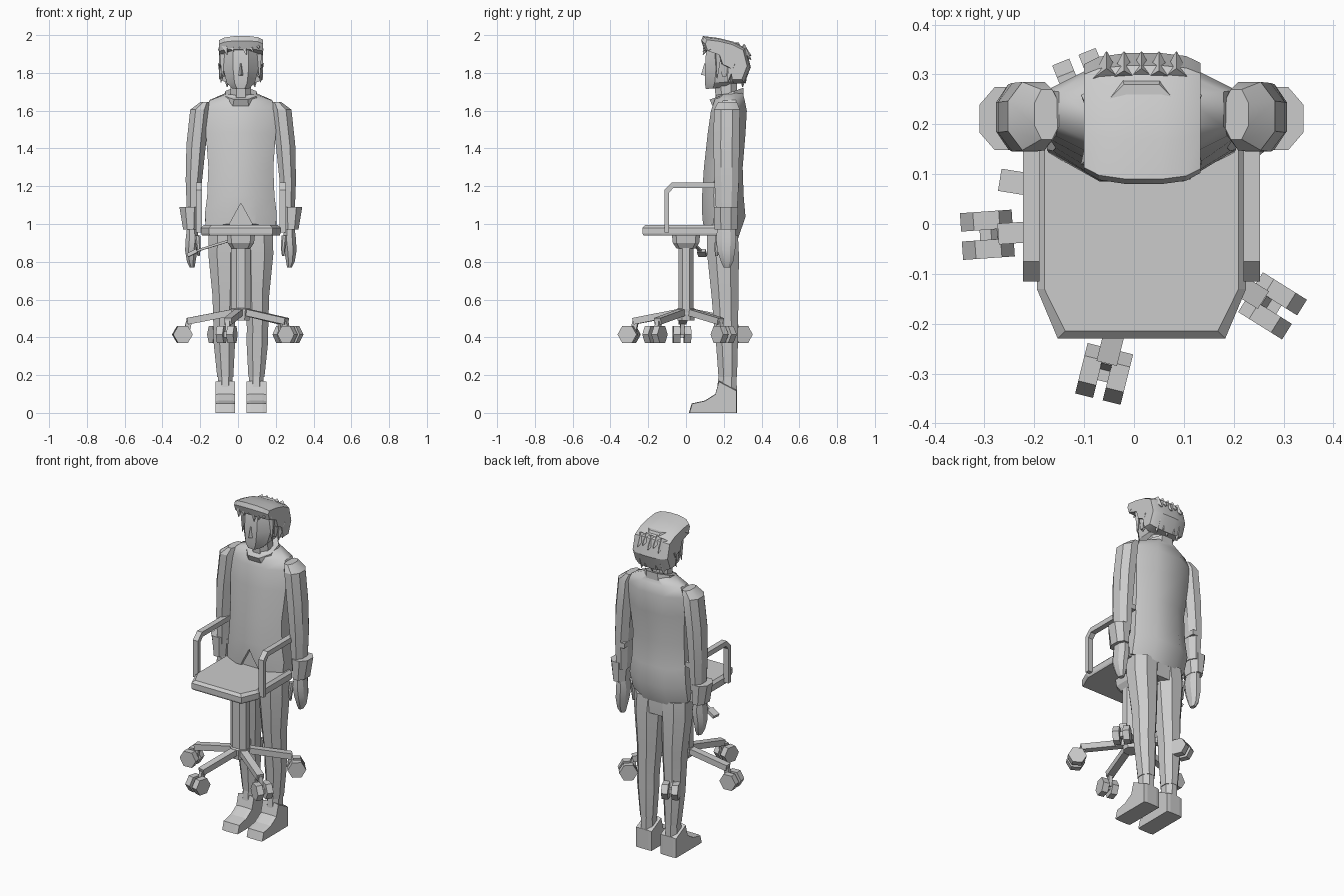
import bpy, bmesh, math
from mathutils import Vector, Matrix

if "Cube" in bpy.data.objects:
    bpy.data.objects.remove(bpy.data.objects["Cube"])

CX = 0.015  # shared centre line of figure and chair
grey = bpy.data.materials.new("light grey")
grey.diffuse_color = (0.6, 0.6, 0.6, 1)
grey.use_nodes = True
grey.node_tree.nodes["Principled BSDF"].inputs["Base Color"].default_value = grey.diffuse_color


def finish(name, bm, smooth=25):
    bmesh.ops.recalc_face_normals(bm, faces=bm.faces)
    me = bpy.data.meshes.new(name)
    bm.to_mesh(me)
    bm.free()
    ob = bpy.data.objects.new(name, me)
    bpy.context.collection.objects.link(ob)
    me.materials.append(grey)
    if smooth:
        bpy.ops.object.select_all(action='DESELECT')
        ob.select_set(True)
        bpy.context.view_layer.objects.active = ob
        bpy.ops.object.shade_smooth_by_angle(angle=math.radians(smooth))
    return ob


def skin(name, rings, smooth=25):
    """Bridge a stack of equal point rings and cap both ends."""
    bm = bmesh.new()
    vs = [[bm.verts.new(p) for p in r] for r in rings]
    n = len(rings[0])
    for a, b in zip(vs, vs[1:]):
        for i in range(n):
            j = (i + 1) % n
            bm.faces.new((a[i], a[j], b[j], b[i]))
    bm.faces.new(vs[0])
    bm.faces.new(vs[-1])
    return finish(name, bm, smooth)


def octagon(z, x0, x1, y0, y1, tilt=0, c=0.28, s=1):
    """Chamfered rectangle; x is measured from the centre line."""
    dx, dy = (x1 - x0) * c, (y1 - y0) * c
    pts = [(x0 + dx, y0), (x1 - dx, y0), (x1, y0 + dy), (x1, y1 - dy),
           (x1 - dx, y1), (x0 + dx, y1), (x0, y1 - dy), (x0, y0 + dy)]
    ym = (y0 + y1) / 2
    return [(CX + s * x, y, z + tilt * (y - ym)) for x, y in pts]


def limb(name, rows, s=1, smooth=25, c=0.28):
    return skin(name, [octagon(r[0], r[1], r[2], r[3], r[4],
                               r[5] if len(r) > 5 else 0, c, s) for r in rows], smooth)


def body(name, rows, smooth=25, c=0.28):
    return limb(name, [(r[0], -r[1], r[1]) + tuple(r[2:]) for r in rows], 1, smooth, c)


def beam(name, a, b, w, h):
    """Rectangular bar from a to b."""
    a, b = Vector(a), Vector(b)
    d = (b - a).normalized()
    side = d.cross(Vector((0, 0, 1)))
    side = side.normalized() if side.length > 1e-4 else Vector((1, 0, 0))
    up = side.cross(d)
    k = [(-1, -1), (1, -1), (1, 1), (-1, 1)]
    return skin(name, [[p + side * i * w / 2 + up * j * h / 2 for i, j in k] for p in (a, b)], 0)


def side_extrude(name, profile, sections, pivot, smooth=0):
    """Sweep a (y, z) profile through (x, scale) sections."""
    py, pz = pivot
    return skin(name, [[(CX + x, py + (y - py) * k, pz + (z - pz) * k) for y, z in profile]
                       for x, k in sections], smooth)


# ---------- figure ----------
# jacket, hem lower at the back
jacket = body("jacket", [
    (0.96, .185, .09, .275, -.42), (1.05, .19, .085, .315, -.1), (1.15, .178, .085, .305),
    (1.3, .172, .095, .30), (1.48, .185, .115, .315), (1.6, .19, .132, .322),
    (1.655, .165, .15, .31, .05), (1.69, .08, .16, .30, .1)], 40)

# front notch in the jacket
cut = skin("notch_cutter", [[(CX - .06, y, .9), (CX - .06, y, 1.0), (CX, y, 1.11),
                             (CX + .06, y, 1.0), (CX + .06, y, .9)] for y in (.0, .11)], 0)
cut.hide_render = True
cut.hide_viewport = True
cut.display_type = 'WIRE'
mod = jacket.modifiers.new("notch", 'BOOLEAN')
mod.operation = 'DIFFERENCE'
mod.object = cut

body("hips", [(.84, .155, .115, .27), (.93, .17, .11, .275), (1.02, .165, .11, .27)])
body("collar", [(1.63, .10, .145, .305, .2), (1.69, .082, .125, .305, .35)], 0)
body("neck", [(1.6, .055, .16, .27), (1.78, .055, .15, .27)])

for s, side in ((-1, "left"), (1, "right")):
    # sleeve, flared cuff, mitten hand with thumb
    limb(side + "_sleeve", [
        (1.645, .165, .215, .17, .27), (1.605, .165, .268, .148, .285), (1.42, .185, .288, .145, .283),
        (1.23, .205, .292, .15, .28), (1.05, .215, .285, .16, .27)], s)
    limb(side + "_cuff", [(1.09, .215, .325, .148, .275), (.97, .228, .305, .15, .272)], s, 0)
    limb(side + "_hand", [
        (.98, .232, .285, .165, .26), (.92, .222, .292, .16, .265), (.86, .23, .295, .165, .26),
        (.80, .24, .285, .185, .25), (.77, .245, .27, .20, .235)], s)
    limb(side + "_thumb", [(.94, .215, .245, .155, .185), (.87, .212, .235, .15, .175),
                           (.83, .218, .23, .155, .17)], s)
    # trouser leg
    limb(side + "_trouser_leg", [
        (.94, .0, .17, .11, .275), (.84, .008, .172, .112, .28), (.62, .02, .15, .135, .278),
        (.45, .032, .145, .15, .275), (.38, .03, .145, .158, .275), (.19, .04, .125, .172, .27)], s)
    # shoe: ankle shaft and long low toe
    limb(side + "_ankle", [(.22, .045, .12, .175, .268), (.0, .04, .125, .15, .27)], s)
    side_extrude(side + "_shoe",
                 [(.27, 0), (.27, .12), (.175, .17), (.155, .10), (.10, .065), (.03, .05), (.015, 0)],
                 [(s * .03, .97), (s * .05, 1), (s * .115, 1), (s * .135, .97)], (.15, 0))

# head, nose and ears
body("head", [
    (1.72, .045, .105, .24, .08), (1.75, .075, .10, .285, .05), (1.82, .093, .10, .31),
    (1.90, .095, .105, .31), (1.96, .08, .12, .28)], 30)
skin("nose", [[(CX - .016, .105, 1.785), (CX + .016, .105, 1.785), (CX, .08, 1.79)],
              [(CX - .005, .105, 1.85), (CX + .005, .105, 1.85), (CX, .097, 1.85)]], 0)
for s in (-1, 1):
    limb("ear", [(1.78, .085, .10, .19, .215), (1.85, .085, .11, .185, .23)], s, 0)

# swept-back hair shell and jagged locks
side_extrude("hair", [
    (.095, 1.925), (.08, 1.97), (.09, 1.995), (.17, 1.985), (.25, 1.965), (.318, 1.93), (.343, 1.83),
    (.31, 1.745), (.25, 1.745), (.235, 1.82), (.19, 1.84), (.17, 1.90)],
    [(-.115, .82), (-.085, .94), (-.03, 1), (.04, 1), (.09, .95), (.118, .84)], (.22, 1.87), 20)


def lock(a, b, w):
    a, b = Vector(a), Vector(b)
    bm = bmesh.new()
    q = (b - a).to_track_quat('Z', 'Y').to_matrix().to_4x4()
    bmesh.ops.create_cone(bm, segments=4, radius1=w, radius2=.002, depth=(b - a).length, cap_ends=True,
                          matrix=Matrix.Translation((a + b) / 2) @ q)
    finish("hair_lock", bm, 0)


for i in range(6):  # fringe
    x = CX - .085 + i * .034
    lock((x, .115, 1.95), (x + .012, .09, 1.895 + .018 * (i % 3)), .024)
for i in range(5):  # nape and crown
    x = CX - .07 + i * .035
    lock((x, .30, 1.80), (x * 1.05, .30 + .015 * (i % 2), 1.725 + .02 * (i % 2)), .028)
    lock((x, .29, 1.93), (x, .345, 1.87 + .02 * (i % 2)), .03)
for s in (-1, 1):  # sideburns and temples
    lock((CX + s * .092, .17, 1.9), (CX + s * .10, .165, 1.77), .022)
    lock((CX + s * .095, .25, 1.85), (CX + s * .105, .22, 1.75), .028)
    lock((CX + s * .09, .15, 1.95), (CX + s * .12, .12, 1.92), .03)

# ---------- chair ----------
# seat cushion with chamfered front corners and bevelled rim


def seat_ring(z, inset):
    w, f = .21 - inset, -.23 + inset
    half = [(w - .042, f), (w, -.13), (w, .2)]
    return [(CX + x, y, z) for x, y in half] + [(CX - x, y, z) for x, y in reversed(half)]


skin("seat", [seat_ring(.94, .004), seat_ring(.95, 0), seat_ring(.98, 0), seat_ring(.995, .015)], 0)
body("seat_mount", [(.87, .05, -.05, .05), (.90, .07, -.07, .07), (.945, .075, -.075, .075)], 0, .15)
body("column", [(.52, .052, -.04, .04), (.88, .052, -.04, .04)], 0)
body("base_hub", [(.49, .045, -.045, .045), (.55, .055, -.05, .05), (.56, .03, -.03, .03)], 0)

# height lever with paddle
beam("lever", (CX - .05, .02, .915), (-.23, .08, .855), .014, .012)
beam("lever_paddle", (-.215, .08, .86), (-.265, .088, .835), .045, .02)

# armrests bent from flat bar
bar = [(-.115, .97), (-.115, 1.18), (-.075, 1.22), (.28, 1.22), (.28, 1.19),
       (-.068, 1.19), (-.09, 1.165), (-.09, .97)]
for s in (-1, 1):
    side_extrude("armrest", bar, [(s * .205, 1), (s * .238, 1)], (0, 1))
    beam("armrest_bracket", (CX + s * .17, -.102, .965), (CX + s * .238, -.102, .965), .025, .02)

# five spokes with twin hexagonal casters
for i in range(5):
    a = math.radians(184 + 72 * i)
    d = Vector((math.cos(a), math.sin(a), 0))
    t = Vector((-d.y, d.x, 0))
    c = Vector((CX, 0, 0))
    up = Vector((0, 0, 1))
    beam("base_spoke", c + up * .54, c + d * .285 + up * .485, .042, .035)
    hub = c + d * .31 + up * .415
    beam("caster_stem", hub - d * .035 + up * .07, hub - d * .02, .022, .03)
    beam("caster_axle", hub - t * .03, hub + t * .03, .03, .03)
    for s in (-1, 1):
        skin("caster_wheel", [[hub + t * s * o + (d * math.cos(k * math.pi / 3)
                               + up * math.sin(k * math.pi / 3)) * .052
                               for k in range(6)] for o in (.01, .047)], 0)
